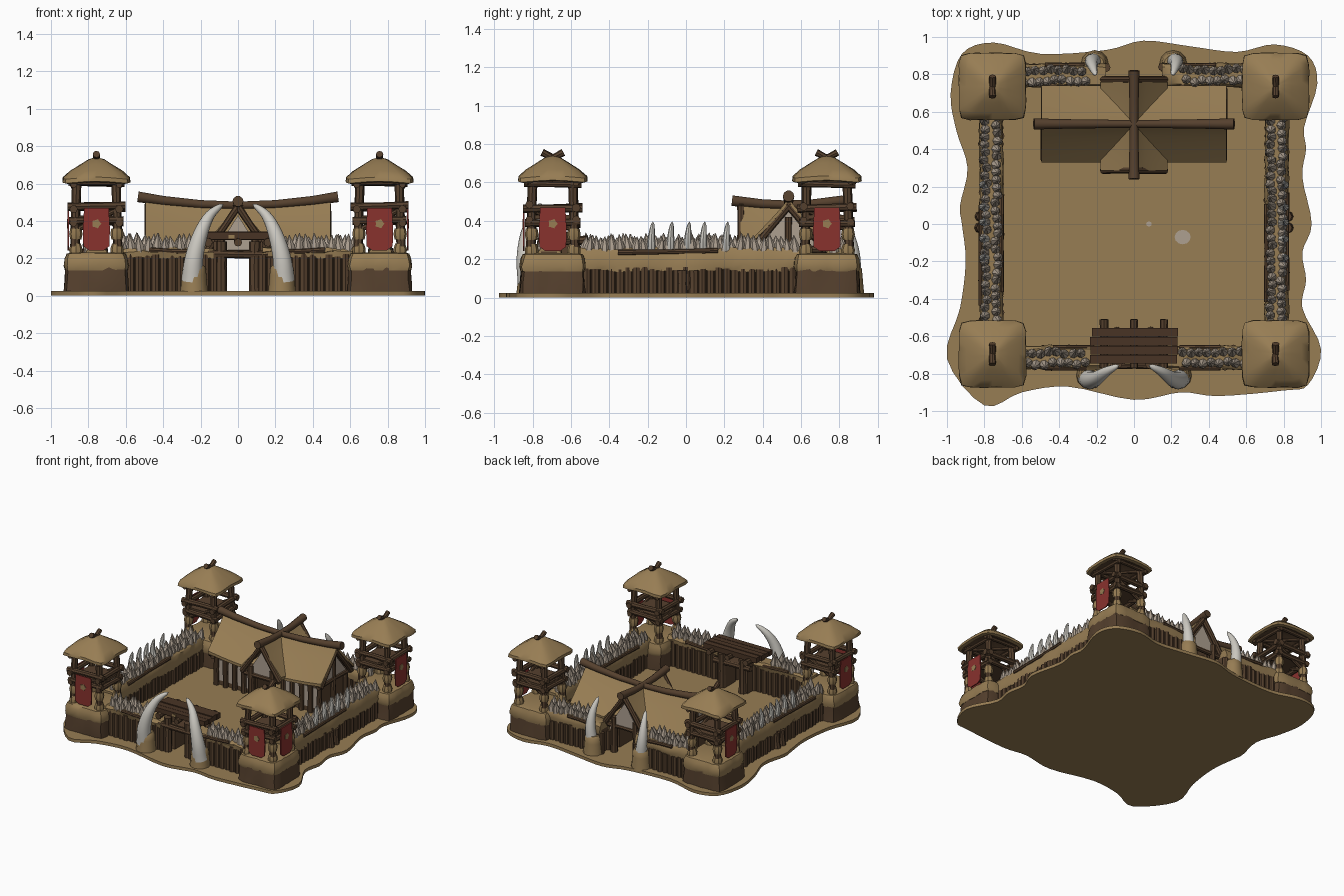
import bpy, bmesh, math, random
from mathutils import Vector as V

if "Cube" in bpy.data.objects:
    bpy.data.objects.remove(bpy.data.objects["Cube"])
random.seed(4)
R = random.uniform

# flat colours
COLS = [("tan thatch and mud", (0.31, 0.205, 0.088)), ("brown timber", (0.092, 0.052, 0.027)),
        ("dark planks", (0.066, 0.034, 0.018)), ("red cloth", (0.25, 0.032, 0.027)),
        ("beige bone", (0.42, 0.35, 0.28)), ("pale ivory", (0.60, 0.58, 0.53))]
MATS = []
for name, c in COLS:
    m = bpy.data.materials.new(name)
    m.diffuse_color = (*c, 1)
    m.use_nodes = True
    m.node_tree.nodes["Principled BSDF"].inputs["Base Color"].default_value = m.diffuse_color
    MATS.append(m)
TAN, BROWN, DARK, RED, BONE, IVORY = range(6)
parts = {}


def bm_of(name):
    if name not in parts:
        parts[name] = bmesh.new()
    return parts[name]


def face(bm, vs, mat):
    bm.faces.new(vs).material_index = mat


def loft(name, rings, mats):
    """Skin closed rings of points, capping both ends."""
    bm = bm_of(name)
    vr = [[bm.verts.new(p) for p in r] for r in rings]
    n = len(vr[0])
    for i in range(len(vr) - 1):
        m = mats[min(i, len(mats) - 1)]
        for k in range(n):
            face(bm, (vr[i][k], vr[i][(k + 1) % n], vr[i + 1][(k + 1) % n], vr[i + 1][k]), m)
    face(bm, vr[0][::-1], mats[0])
    face(bm, vr[-1], mats[-1])


def tube(name, pts, radii, mat, n=8):
    pts = [V(p) for p in pts]
    d = (pts[-1] - pts[0]).normalized()
    ref = V((0, 1, 0)) if abs(d.z) > 0.7 else V((0, 0, 1))
    rings = []
    for i, p in enumerate(pts):
        t = (pts[min(i + 1, len(pts) - 1)] - pts[max(i - 1, 0)]).normalized()
        a = t.cross(ref).normalized()
        b = t.cross(a)
        rings.append([p + radii[i] * (a * math.cos(k * math.tau / n) + b * math.sin(k * math.tau / n)) for k in range(n)])
    loft(name, rings, [mat])


def log(name, a, b, r, mat=BROWN):
    a, b = V(a), V(b)
    mid = (a + b) / 2 + V((R(-1, 1), R(-1, 1), R(-1, 1))) * r * 0.15
    tube(name, [a, mid, b], [r * R(1, 1.1), r * R(0.88, 1), r * R(0.95, 1.1)], mat)


def spline(pts, steps, closed=False):
    pts = [V(p) for p in pts]
    n, out = len(pts), []
    for i in range(n if closed else n - 1):
        q = [pts[(i + j) % n] if closed else pts[min(max(i + j, 0), n - 1)] for j in (-1, 0, 1, 2)]
        for s in range(steps):
            t = s / steps
            out.append(0.5 * (2 * q[1] + (q[2] - q[0]) * t + (2 * q[0] - 5 * q[1] + 4 * q[2] - q[3]) * t * t
                              + (3 * q[1] - q[0] - 3 * q[2] + q[3]) * t ** 3))
    return out if closed else out + [pts[-1]]


def tusk(name, pts, r, mat=IVORY, n=12):
    p = spline(pts, 4)
    tube(name, p, [r * (1 - i / (len(p) - 1)) ** 0.6 + 0.002 for i in range(len(p))], mat, n)


def prism(name, outline, vec, mat):
    loft(name, [[V(p) for p in outline], [V(p) + V(vec) for p in outline]], [mat])


def box(name, x0, x1, y0, y1, z0, z1, mat):
    prism(name, [(x0, y0, z0), (x1, y0, z0), (x1, y1, z0), (x0, y1, z0)], (0, 0, z1 - z0), mat)


def square_loft(name, cx, cy, prof, mats, droop=0, jit=0):
    rings = []
    for h, z in prof:
        ring = []
        for k in range(32):
            c, s = math.cos(k * math.tau / 32), math.sin(k * math.tau / 32)
            r = (abs(c) ** 9 + abs(s) ** 9) ** (-1 / 9)
            ring.append(V((cx + h * r * c + R(-jit, jit), cy + h * r * s + R(-jit, jit),
                           z - droop * (r - 1) * h / 0.18)))
        rings.append(ring)
    loft(name, rings, mats)


def sheet(name, f, nu, nv, thick):
    """Thatch slab: tan on top, timber brown beneath."""
    bm = bm_of(name)
    g = [[[bm.verts.new(V(f(u / nu, v / nv)) - V((0, 0, d))) for v in range(nv + 1)] for u in range(nu + 1)] for d in (0, thick)]
    for s in (0, 1):
        for u in range(nu):
            for v in range(nv):
                face(bm, (g[s][u][v], g[s][u + 1][v], g[s][u + 1][v + 1], g[s][u][v + 1]), (TAN, BROWN)[s])
    edge = [(u, 0) for u in range(nu)] + [(nu, v) for v in range(nv)] + [(u, nv) for u in range(nu, 0, -1)] + [(0, v) for v in range(nv, 0, -1)]
    for (a, b), (c, d) in zip(edge, edge[1:] + edge[:1]):
        face(bm, (g[0][a][b], g[0][c][d], g[1][c][d], g[1][a][b]), TAN)


# ground with ragged outline and two pale patches
G = [(-1, -.72), (-.8, -.97), (-.6, -.9), (-.35, -.87), (0, -.94), (.25, -.9), (.45, -.92), (.8, -.89), (.93, -.86), (1, -.67),
     (.9, -.45), (.92, -.3), (.9, -.15), (.95, 0), (.9, .25), (.92, .4), (.91, .52), (.98, .75), (.93, .9), (.75, .96), (.55, .92),
     (.3, .95), (.05, .98), (-.15, .93), (-.5, .91), (-.75, .97), (-.92, .91), (-.98, .7), (-.95, .5), (-.89, .3), (-.93, .1),
     (-.92, 0), (-.9, -.2), (-.93, -.45)]
prism("ground", spline([(x, y, 0) for x, y in G], 4, True), (0, 0, .024), TAN)
for x, y, r in ((.26, -.07, .043), (.08, 0, .015)):
    prism("ground_patches", [(x + r * math.cos(k * .524), y + .9 * r * math.sin(k * .524), .02) for k in range(12)], (0, 0, .007), BONE)


# walls: upright logs, mud band and bone spikes
def wall(a, b, split, s0, s1):
    """Wall from a to b; split = top of timber; spikes only between s0 and s1 (distance along)."""
    a, b = V((*a, 0)), V((*b, 0))
    L = (b - a).length
    d = (b - a) / L
    o = V((d.y, -d.x, 0))
    up = V((0, 0, 1))
    core = [a + o * .042, b + o * .042, b - o * .042, a - o * .042]
    prism("wall_core", [p + up * .015 for p in core], up * (split + .02), BROWN)
    n = int(L / .042)
    for i in range(n + 1):
        for s in (-1, 1):
            p = a + d * (L * i / n) + o * s * (.04 + R(-.003, .006))
            tube("wall_logs", [p + up * .015, p + up * (split + R(.0, .02))], [R(.021, .026)] * 2, BROWN, 8)
    m = max(4, int(L / .05))
    rings = []
    for i in range(m + 1):
        p = a + d * (L * i / m)
        sec = [(-.058, split), (.058, split), (.064, split + .03), (.058, .235), (.045, .255), (-.045, .255), (-.058, .235), (-.064, split + .03)]
        rings.append([p + o * (w + R(-.006, .006)) + up * (z + R(-.008, .008)) for w, z in sec])
    loft("wall_mud", rings, [TAN])
    for s in (-1, 1):
        q = R(.1, .3)
        log("wall_rails", a + d * L * q + o * s * .054 + up * .235, a + d * L * (q + .45) + o * s * .054 + up * .245, .014)
    k = int((s1 - s0) / .04)
    for i in range(k):
        for row in (-.028, .026):
            p = a + d * (s0 + (s1 - s0) * (i + (.25 if row < 0 else .75)) / k) + o * (row + R(-.008, .008)) + up * .235
            h = R(.075, .105)
            tip = p + up * h + o * (row * .4 + R(-.01, .01)) + d * R(-.015, .015)
            tube("wall_spikes", [p, p + (tip - p) * .4, tip], [.027, .024, .002], BONE, 7)


for s in (-1, 1):
    wall((s * .763, -.56), (s * .763, .6), .14, .02, 1.14)
    wall((s * .13, -.715), (s * .62, -.715), .205, .12, .47)
    wall((s * .15, .795), (s * .62, .795), .17, .1, .47)
    for y in (-.18, -.08, .01, .09, .21):
        tusk("side_wall_tusks", [(s * .785, y, .22), (s * .81, y, .31), (s * .80, y + .008, .395)], .026, IVORY, 8)
    for y in (-.02, .04):
        log("side_wall_posts", (s * .825, y, .01), (s * .815, y, .14), .028)


# corner watchtowers
def tower(cx, cy, sx, sy):
    square_loft("tower_bases", cx, cy, [(.172, .012), (.168, .08), (.163, .15)], [BROWN], 0, .005)
    square_loft("tower_mud", cx, cy, [(.165, .135), (.172, .16), (.166, .2), (.155, .225), (.13, .232)], [TAN], 0, .004)
    P = lambda x, y, z: (cx + x, cy + y, z)
    for x in (-.11, .11):
        for y in (-.11, .11):
            log("tower_posts", P(x * 1.06, y * 1.06, .2), P(x * .95, y * .95, .62), .024)
            tube("tower_post_wraps", [P(x, y, z) for z in (.225, .25, .28)], [.034, .036, .026], TAN)
            tube("tower_post_wraps", [P(x, y, z) for z in (.3, .33, .36)], [.029, .036, .03], TAN)
    box("tower_decks", cx - .12, cx + .12, cy - .12, cy + .12, .41, .43, BROWN)
    for s in (-1, 1):
        for z, r, l in ((.475, .021, .155), (.4, .019, .145), (.605, .016, .15)):
            log("tower_rails", P(-l, s * .122, z), P(l, s * .122, z + R(-.01, .01)), r)
            log("tower_rails", P(s * .122, -l, z - .012), P(s * .122, l, z + R(-.02, .0)), r)
        log("tower_braces", P(-.11, s * .112, .35), P(.11, s * .112, .46), .014)
        log("tower_braces", P(s * .112, .11, .35), P(s * .112, -.11, .46), .014)
        log("tower_roof_logs", P(0, -s * .025, .715), P(0, s * .055, .757), .018)
        log("tower_rafters", P(-.14, s * -.14, .6), P(.14, s * .14, .6), .013)
    square_loft("tower_roofs", cx, cy, [(.03, .67), (.1, .635), (.162, .607), (.18, .612), (.178, .634), (.14, .668), (.085, .702), (.04, .73), (.015, .737)],
                [BROWN, BROWN, TAN], .035, .002)
    # banners on outward sides (none on the back)
    for ox, oy in [(sx, 0)] + ([(0, -1)] if sy < 0 else []):
        o, t = V((ox, oy, 0)), V((-oy, ox, 0))
        c = V((cx, cy, 0)) + o * .147
        Q = lambda u, z: c + t * u + V((0, 0, z))
        prism("banners", [Q(*p) for p in ((-.066, .47), (.066, .47), (.072, .36), (.07, .265), (.04, .243), (-.04, .243), (-.07, .265), (-.072, .36))], o * .008, RED)
        prism("banner_emblems", [Q(r * math.cos(k * math.pi / 5), .385 + r * math.sin(k * math.pi / 5)) + o * .006
                                 for k in range(10) for r in ((.026, .02)[k % 2],)], o * .005, TAN)


for sx in (-1, 1):
    for cy, sy in ((-.695, -1), (.735, 1)):
        tower(sx * .757, cy, sx, sy)

# front gate: pillars, lintel, plank roof
for s in (-1, 1):
    box("gate_pillars", s * .06, s * .13, -.7, -.58, .015, .29, BROWN)
    for y in (-.745, -.58):
        log("gate_posts", (s * .09, y, .015), (s * .09, y, .29), .03)
log("gate_lintel", (-.16, -.755, .225), (.16, -.755, .22), .022)
log("gate_lintel", (-.16, -.58, .225), (.16, -.58, .22), .022)
box("gate_lintel", -.13, .13, -.74, -.58, .215, .24, BROWN)
for x in (-.16, 0, .16):
    log("gate_joists", (x, -.77, .285), (x, -.51, .3), .022)
for i in range(4):
    y = -.745 + i * .048
    a, b = -.235 + R(-.01, .012), .23 + R(-.012, .01)
    box("gate_planks", a, b, y, y + .045, .298 + R(0, .005), .334 + R(0, .01), DARK)
prism("gate_emblems", [(-.05, -.75, .305), (-.02, -.75, .305), (-.02, -.75, .325), (-.05, -.75, .325)], (0, .008, 0), TAN)

# gate tusks with mud mounds
for s in (-1, 1):
    tusk("front_gate_tusks", [(s * .245, -.82, .08), (s * .235, -.835, .2), (s * .2, -.825, .33), (s * .15, -.79, .43), (s * .08, -.755, .49)], .056)
    tusk("back_gate_tusks", [(s * .21, .865, .08), (s * .225, .87, .22), (s * .222, .845, .34), (s * .205, .795, .44)], .046)
    for x, y in ((.235, -.81), (.21, .855)):
        tube("tusk_mounds", [(s * x, y, z) for z in (.015, .06, .11, .15, .165)], [.075, .07, .066, .062, .05], TAN, 12)

# long house: sagging main roof crossed by a gable passage
ridge = lambda x: .478 + .04 * (x / .5) ** 2
sheet("house_main_roof", lambda u, v: (-.495 + .99 * u, .535 + .205 * (2 * v - 1), ridge(u - .5) - .225 * abs(2 * v - 1) ** .9), 16, 12, .022)
sheet("house_cross_roof", lambda u, v: (.178 * (2 * v - 1), .285 + .475 * u, .478 + .02 * (2 * u - 1) ** 2 - .22 * abs(2 * v - 1) ** .9), 12, 12, .022)
tube("house_ridge_log", [(x, .535, ridge(x) + .005) for x in (-.535, -.4, -.2, 0, .2, .4, .535)], [.03, .026, .023, .021, .023, .026, .03], BROWN, 10)
tube("house_cross_log", [(0, y, .484 + .5 * (y - .53) ** 2 * .5) for y in (.24, .4, .53, .66, .82)], [.029, .025, .023, .025, .029], BROWN, 10)
for s in (-1, 1):
    box("house_walls", s * .1, s * .44, .385, .685, .015, .27, BROWN)
    prism("house_gables", [(s * .452, .37, .25), (s * .452, .7, .25), (s * .452, .535, .45)], (s * .012, 0, 0), BONE)
    for t in (-1, 1):
        log("house_gable_logs", (s * .478, .535 + t * .19, .25), (s * .478, .535 - t * .01, .49), .02)
        log("porch_gable_logs", (s * .165, .53 + t * .242, .24), (-s * .012, .53 + t * .242, .495), .02)
        log("porch_posts", (s * .095, .53 + t * .23, .015), (s * .095, .53 + t * .23, .3), .025)
        for x in (.13, .21, .29, .37, .45):
            log("house_posts", (s * x, .535 + t * .16, .015), (s * x, .535 + t * .16, .27), .02)
            if x > .2:
                c = .535 + t * .15
                box("house_wall_panels", s * (x - .06), s * (x - .02), c - .006, c + .006, .06, .22, BONE)
    log("house_side_beam", (s * .462, .34, .25), (s * .462, .73, .25), .018)
    log("house_side_post", (s * .46, .535, .015), (s * .46, .535, .42), .02)
for y in (.3, .76):
    log("porch_beams", (-.15, y, .228), (.15, y, .228), .019)
    prism("porch_gables", [(-.12, y - .004, .24), (.12, y - .004, .24), (0, y - .004, .43)], (0, .01, 0), BONE)

# turn the collected parts into smooth-shaded objects
for name, bm in parts.items():
    bmesh.ops.recalc_face_normals(bm, faces=bm.faces)
    me = bpy.data.meshes.new(name)
    used = sorted({f.material_index for f in bm.faces})
    for f in bm.faces:
        f.material_index = used.index(f.material_index)
    bm.to_mesh(me)
    bm.free()
    for i in used:
        me.materials.append(MATS[i])
    ob = bpy.data.objects.new(name, me)
    bpy.context.collection.objects.link(ob)
    ob.select_set(True)
    bpy.context.view_layer.objects.active = ob
bpy.ops.object.shade_smooth_by_angle(angle=math.radians(40))
